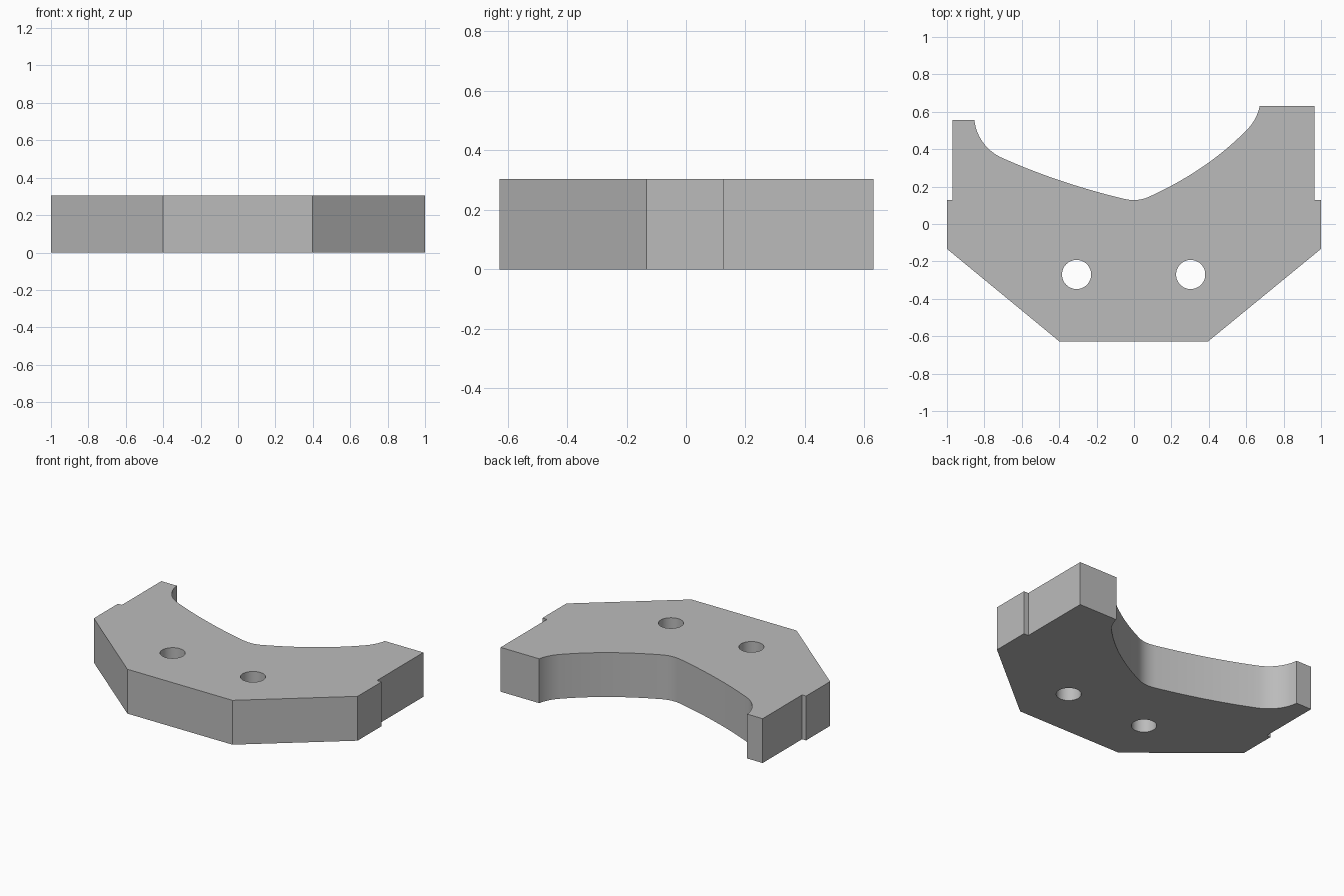
import bpy, bmesh, math
from mathutils import Vector
from mathutils.geometry import interpolate_bezier

cube = bpy.data.objects.get("Cube")
if cube:
    bpy.data.objects.remove(cube, do_unlink=True)

HEIGHT = 0.304

grey = bpy.data.materials.new("plain grey")
grey.use_nodes = True
colour = (0.5, 0.5, 0.5, 1)
grey.diffuse_color = colour
grey.node_tree.nodes["Principled BSDF"].inputs["Base Color"].default_value = colour


def bezier(a, b, c, d, steps):
    """Points along a curve, without the last one."""
    pts = interpolate_bezier(*(Vector((*p, 0)) for p in (a, b, c, d)), steps + 1)
    return [(p.x, p.y) for p in pts[:-1]]


# Plate outline: straight front and sides, then the scooped back edge
outline = [(0.672, 0.63), (0.965, 0.63), (0.965, 0.128), (1, 0.128), (1, -0.133),
           (0.397, -0.627), (-0.4, -0.627), (-1, -0.133), (-1, 0.128),
           (-0.97, 0.128), (-0.97, 0.555)]
outline += bezier((-0.853, 0.555), (-0.845, 0.47), (-0.79, 0.395), (-0.715, 0.358), 12)
outline += bezier((-0.715, 0.358), (-0.51, 0.265), (-0.29, 0.192), (-0.065, 0.137), 16)
outline += bezier((-0.065, 0.137), (-0.02, 0.126), (0.025, 0.122), (0.075, 0.143), 10)
outline += bezier((0.075, 0.143), (0.27, 0.232), (0.45, 0.346), (0.605, 0.505), 16)
outline += bezier((0.605, 0.505), (0.64, 0.54), (0.662, 0.583), (0.672, 0.63), 10)
outline = outline[:-10] + outline[-10:]

bm = bmesh.new()
base = bm.faces.new([bm.verts.new((x, y, 0)) for x, y in outline])
top = bmesh.ops.extrude_face_region(bm, geom=[base])["geom"]
bmesh.ops.translate(bm, vec=(0, 0, HEIGHT),
                    verts=[v for v in top if isinstance(v, bmesh.types.BMVert)])
bmesh.ops.recalc_face_normals(bm, faces=bm.faces)
mesh = bpy.data.meshes.new("scooped_plate")
bm.to_mesh(mesh)
bm.free()
mesh.materials.append(grey)
plate = bpy.data.objects.new("scooped_plate", mesh)
bpy.context.collection.objects.link(plate)

# Two through holes
for side, x in (("right", -0.307), ("left", 0.303)):
    bpy.ops.mesh.primitive_cylinder_add(vertices=48, radius=0.078, depth=1,
                                        location=(x, -0.27, HEIGHT / 2))
    cutter = bpy.context.object
    cutter.name = side + "_hole_cutter"
    cutter.data.materials.append(grey)
    cut = plate.modifiers.new(side + "_hole", "BOOLEAN")
    cut.operation = "DIFFERENCE"
    cut.solver = "EXACT"
    cut.object = cutter
    bpy.ops.object.select_all(action="DESELECT")
    plate.select_set(True)
    bpy.context.view_layer.objects.active = plate
    bpy.ops.object.modifier_apply(modifier=cut.name)
    bpy.data.objects.remove(cutter, do_unlink=True)

# Smooth curved walls, sharp corners
bpy.ops.object.shade_smooth_by_angle(angle=math.radians(30))
